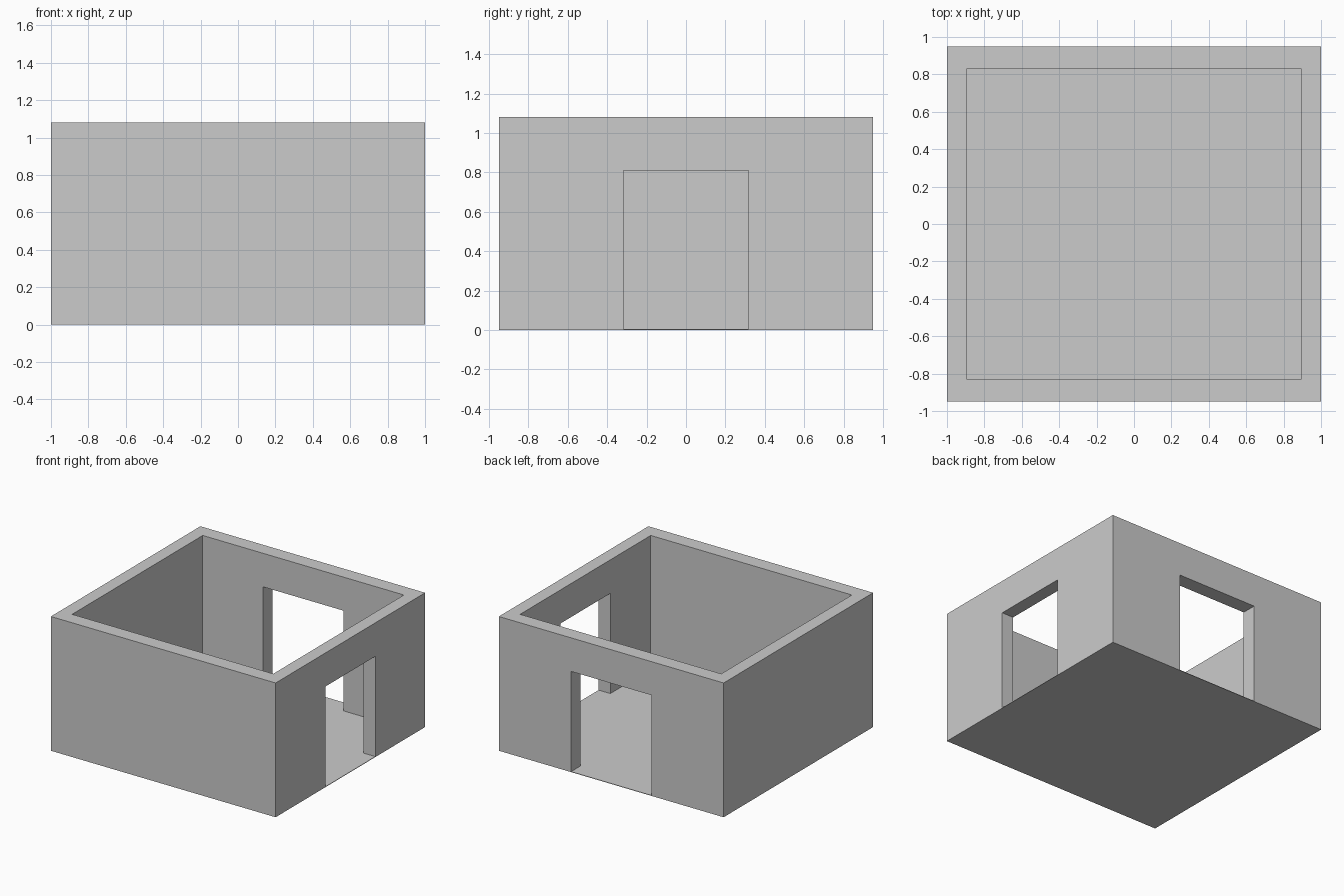
import bpy

if "Cube" in bpy.data.objects:
    bpy.data.objects.remove(bpy.data.objects["Cube"])

W, D, H = 1.0, 0.95, 1.08       # outer half width, half depth, height
IW, ID = 0.895, 0.83            # inner half width, half depth
FLOOR = 0.004                   # thin floor sheet
DOOR_TOP = 0.81


def box(name, x0, x1, y0, y1, z0, z1):
    bpy.ops.mesh.primitive_cube_add(
        size=1, location=((x0 + x1) / 2, (y0 + y1) / 2, (z0 + z1) / 2))
    ob = bpy.context.object
    ob.name = name
    ob.scale = (x1 - x0, y1 - y0, z1 - z0)
    bpy.ops.object.transform_apply(location=False, rotation=False, scale=True)
    return ob


def cut(target, cutter):
    mod = target.modifiers.new(cutter.name, 'BOOLEAN')
    mod.operation = 'DIFFERENCE'
    mod.solver = 'EXACT'
    mod.object = cutter
    bpy.context.view_layer.objects.active = target
    bpy.ops.object.modifier_apply(modifier=mod.name)
    bpy.data.objects.remove(cutter, do_unlink=True)


# Floor under the whole footprint
box("floor", -W, W, -D, D, 0, FLOOR)

# Walls: open-topped ring with doorways in the right and back sides
walls = box("walls", -W, W, -D, D, FLOOR, H)
cut(walls, box("room_cutter", -IW, IW, -ID, ID, -0.2, H + 0.2))
cut(walls, box("right_door_cutter", 0.7, 1.2, -0.317, 0.317, -0.1, DOOR_TOP))
cut(walls, box("back_door_cutter", -0.357, 0.357, 0.7, 1.2, -0.1, DOOR_TOP))
